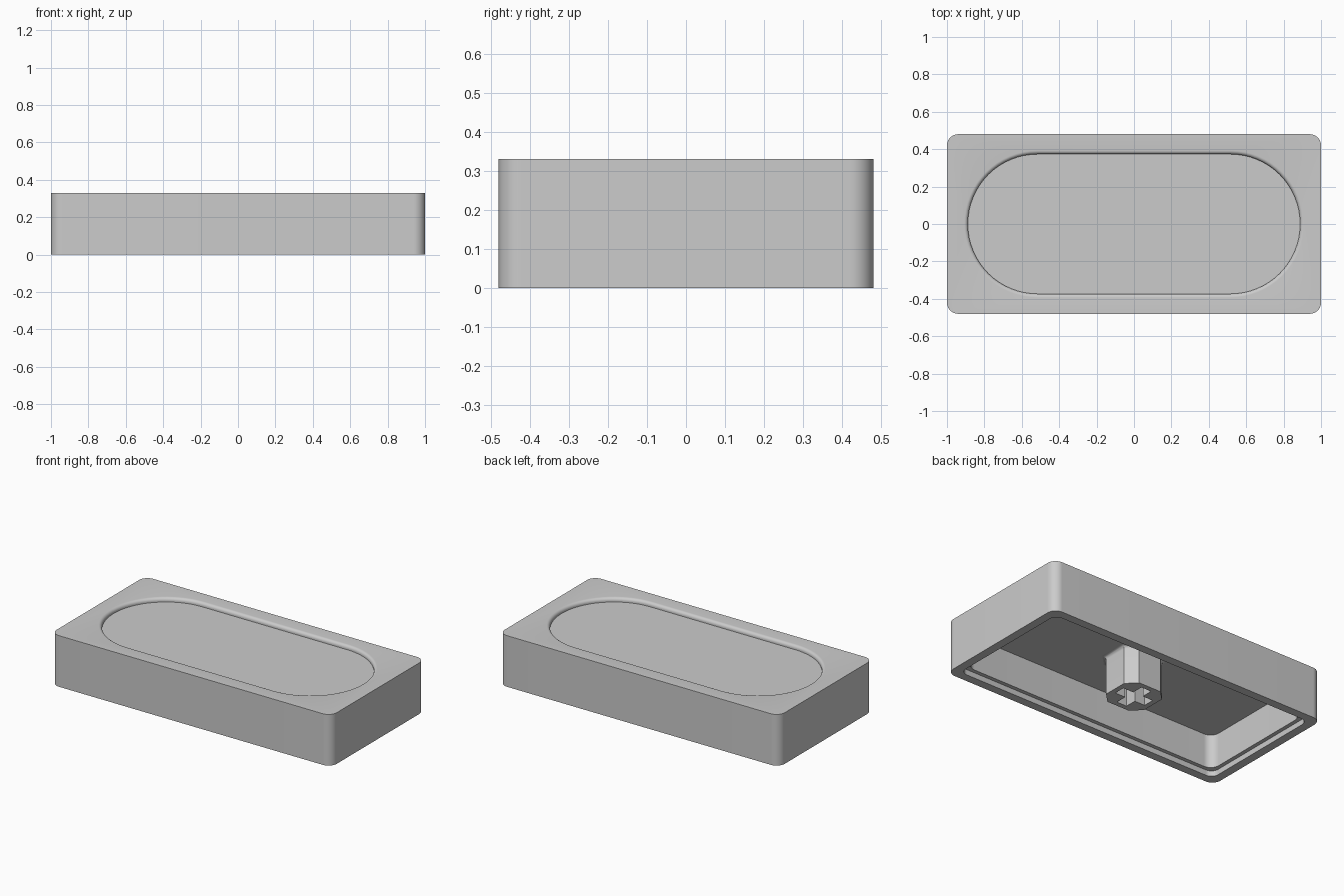
import bpy, bmesh, math

if "Cube" in bpy.data.objects:
    bpy.data.objects.remove(bpy.data.objects["Cube"])


def rounded_rect(hx, hy, r, z, seg=16):
    """Ring of points for a rounded rectangle (seg=1 gives chamfered corners)."""
    pts = []
    for k, (sx, sy) in enumerate([(1, 1), (-1, 1), (-1, -1), (1, -1)]):
        for i in range(seg + 1):
            a = math.pi / 2 * (k + i / seg)
            pts.append((sx * (hx - r) + r * math.cos(a),
                        sy * (hy - r) + r * math.sin(a), z))
    return pts


def cross(a, b, z):
    """Ring of points for a plus shape with arm length a and half width b."""
    quarter = [(a, -b), (a, b), (b, b)]
    pts = []
    for _ in range(4):
        pts += [(x, y, z) for x, y in quarter]
        quarter = [(-y, x) for x, y in quarter]
    return pts


def loft(name, rings):
    """Bridge matching rings in order and cap both ends."""
    bm = bmesh.new()
    loops = [[bm.verts.new(p) for p in ring] for ring in rings]
    n = len(loops[0])
    for lo, hi in zip(loops, loops[1:]):
        for i in range(n):
            j = (i + 1) % n
            bm.faces.new((lo[i], lo[j], hi[j], hi[i]))
    bm.faces.new(loops[0])
    bm.faces.new(loops[-1])
    bmesh.ops.recalc_face_normals(bm, faces=bm.faces)
    me = bpy.data.meshes.new(name)
    bm.to_mesh(me)
    bm.free()
    ob = bpy.data.objects.new(name, me)
    bpy.context.collection.objects.link(ob)
    return ob


def smooth(ob):
    bpy.ops.object.select_all(action='DESELECT')
    ob.select_set(True)
    bpy.context.view_layer.objects.active = ob
    bpy.ops.object.shade_smooth_by_angle(angle=math.radians(30))


HX, HY, H = 1.0, 0.48, 0.33
CEILING = 0.25

# cap shell: hollow underside with stepped rim, straight outer walls
rings = [
    rounded_rect(HX - 0.08, HY - 0.08, 0.06, CEILING),
    rounded_rect(HX - 0.08, HY - 0.08, 0.06, 0.035),
    rounded_rect(HX - 0.055, HY - 0.055, 0.05, 0.035),
    rounded_rect(HX - 0.055, HY - 0.055, 0.05, 0.0),
    rounded_rect(HX, HY, 0.06, 0.0),
    rounded_rect(HX, HY, 0.06, H),
]
# stadium-shaped dish in the top, with a rounded-over lip
LIP = 0.02
for i in range(7):
    a = math.pi / 2 * i / 6
    inset = LIP * math.sin(a)
    hy = 0.393 - inset
    rings.append(rounded_rect(0.908 - inset, hy, hy - 0.001,
                              H - LIP * (1 - math.cos(a))))
rings.append(rounded_rect(0.888, 0.373, 0.372, H - 0.026))
smooth(loft("cap_shell", rings))

# mounting stem: chamfered square post flaring into the ceiling
S, C, F = 0.142, 0.062, 0.022
stem_rings = [rounded_rect(S, S, C, 0.0, 1)]
for i in range(6):
    a = math.pi / 2 * i / 5
    out = F * (1 - math.cos(a))
    stem_rings.append(rounded_rect(S + out, S + out, C + out * 0.6,
                                   CEILING - F + F * math.sin(a), 1))
stem_rings.append(rounded_rect(S, S, C, CEILING + 0.01, 1))
stem = loft("mounting_stem", stem_rings)

# cross-shaped socket cut into the stem
cutter = loft("socket_cutter", [cross(0.11, 0.036, -0.05), cross(0.11, 0.036, 0.21)])
cutter.hide_render = True
cutter.display_type = 'WIRE'
mod = stem.modifiers.new("socket", 'BOOLEAN')
mod.operation = 'DIFFERENCE'
mod.solver = 'EXACT'
mod.object = cutter
bpy.context.view_layer.objects.active = stem
bpy.ops.object.modifier_apply(modifier=mod.name)
bpy.data.objects.remove(cutter)
smooth(stem)
